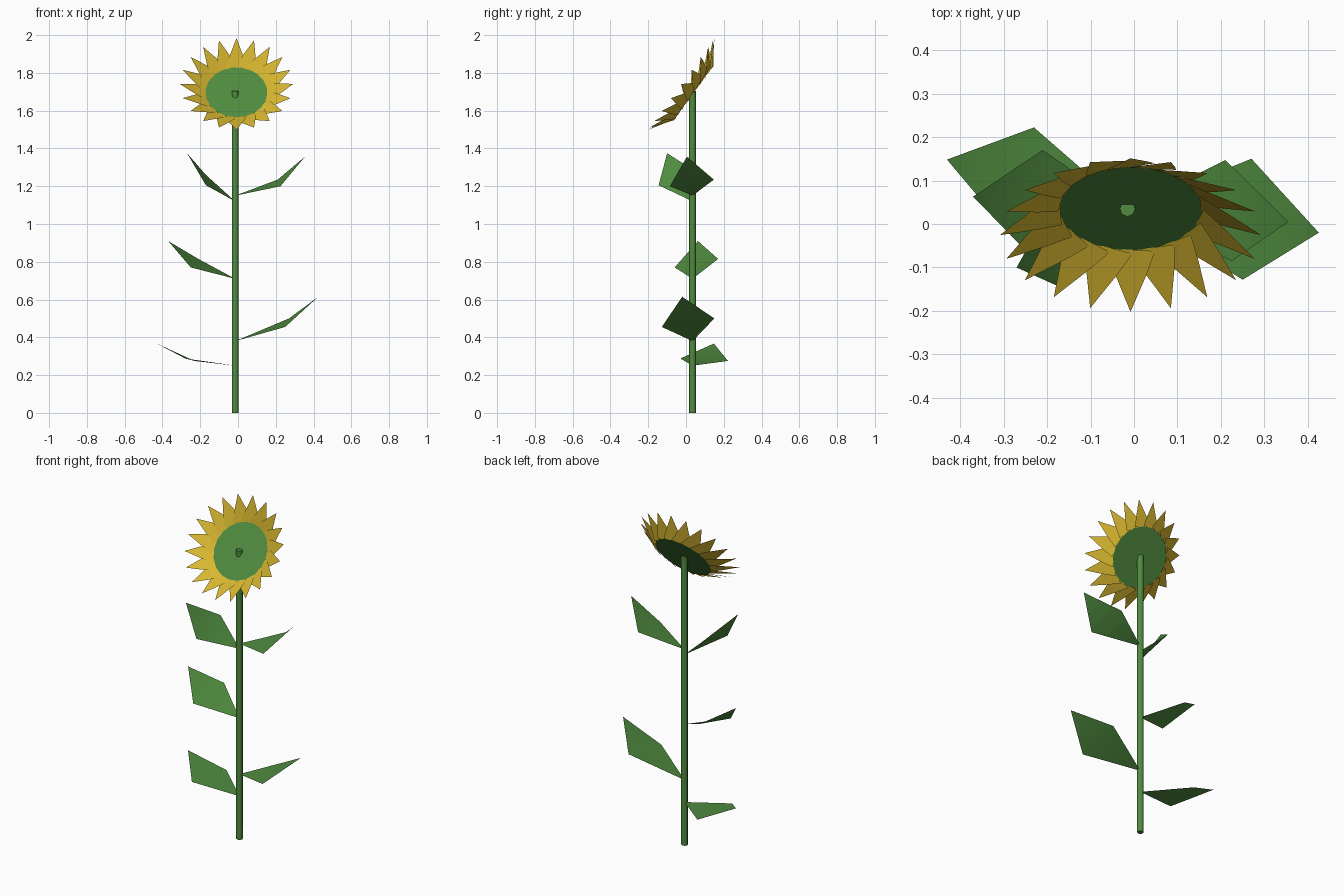
import bpy
from math import pi, sin, cos, radians
from mathutils import Matrix, Vector

cube = bpy.data.objects.get("Cube")
if cube:
    bpy.data.objects.remove(cube)


def material(name, rgb):
    m = bpy.data.materials.new(name)
    m.use_nodes = True
    m.diffuse_color = (*rgb, 1)
    m.node_tree.nodes["Principled BSDF"].inputs["Base Color"].default_value = (*rgb, 1)
    return m


green = material("leaf_green", (0.08, 0.26, 0.05))
yellow = material("petal_yellow", (0.69, 0.48, 0.03))


def mesh_object(name, verts, faces, mat, smooth=False):
    me = bpy.data.meshes.new(name)
    me.from_pydata([tuple(v) for v in verts], [], faces)
    me.materials.append(mat)
    for p in me.polygons:
        p.use_smooth = smooth
    ob = bpy.data.objects.new(name, me)
    bpy.context.collection.objects.link(ob)
    return ob


# Stem, its tip just piercing the flower disc
STEM = Vector((-0.015, 0.035, 0))
HEIGHT = 1.705
bpy.ops.mesh.primitive_cylinder_add(vertices=8, radius=0.018, depth=HEIGHT,
                                    location=STEM + Vector((0, 0, HEIGHT / 2)))
stem = bpy.context.object
stem.name = "stem"
stem.data.materials.append(green)
bpy.ops.object.shade_smooth_by_angle(angle=radians(50))

# Leaves: a diamond bent across its widest line (base height, back, tip, front)
leaves = {
    "lower_right_leaf": (0.25, (-0.23, 0.222, 0.275), (-0.43, 0.148, 0.367), (-0.28, -0.03, 0.288)),
    "lower_left_leaf": (0.38, (0.27, 0.15, 0.50), (0.425, -0.02, 0.615), (0.25, -0.128, 0.455)),
    "middle_right_leaf": (0.71, (-0.21, 0.17, 0.815), (-0.37, 0.063, 0.91), (-0.25, -0.06, 0.77)),
    "upper_right_leaf": (1.12, (-0.17, 0.08, 1.26), (-0.27, -0.10, 1.375), (-0.17, -0.145, 1.205)),
    "upper_left_leaf": (1.15, (0.21, 0.147, 1.235), (0.355, 0.005, 1.357), (0.225, -0.085, 1.20)),
}
for name, (z, back, tip, front) in leaves.items():
    root = STEM + Vector((0, 0, z))
    mesh_object(name, [root, back, tip, front], [(0, 1, 3), (1, 2, 3)], green, True)

# Flower head frame: local z is the facing direction, tilted up and forward
head = Matrix.Translation((-0.008, 0.038, 1.695)) @ Matrix.Rotation(radians(54), 4, "X")

# Disc
R = 0.168
SIDES = 20
rim = [Vector((R * cos(2 * pi * i / SIDES), R * sin(2 * pi * i / SIDES), 0)) for i in range(SIDES)]
mesh_object("flower_disc", [head @ v for v in rim], [tuple(range(SIDES))], green)

# Petals: overlapping pointed blades cupped forward, each slightly twisted
PETALS = 20
LENGTH, HALF = 0.158, 0.057
verts, faces = [], []
for i in range(PETALS):
    place = (head @ Matrix.Rotation(pi / 2 + 2 * pi * i / PETALS, 4, "Z")
             @ Matrix.Translation((R - 0.006, 0, 0.002))
             @ Matrix.Rotation(radians(-29), 4, "Y") @ Matrix.Rotation(radians(8), 4, "X"))
    n = len(verts)
    outline = [(0, -HALF), (LENGTH * 0.4, -HALF * 0.64), (LENGTH, 0),
               (LENGTH * 0.4, HALF * 0.64), (0, HALF)]
    verts += [place @ Vector((x, y, 0)) for x, y in outline]
    faces.append(tuple(range(n, n + len(outline))))
mesh_object("petals", verts, faces, yellow)
